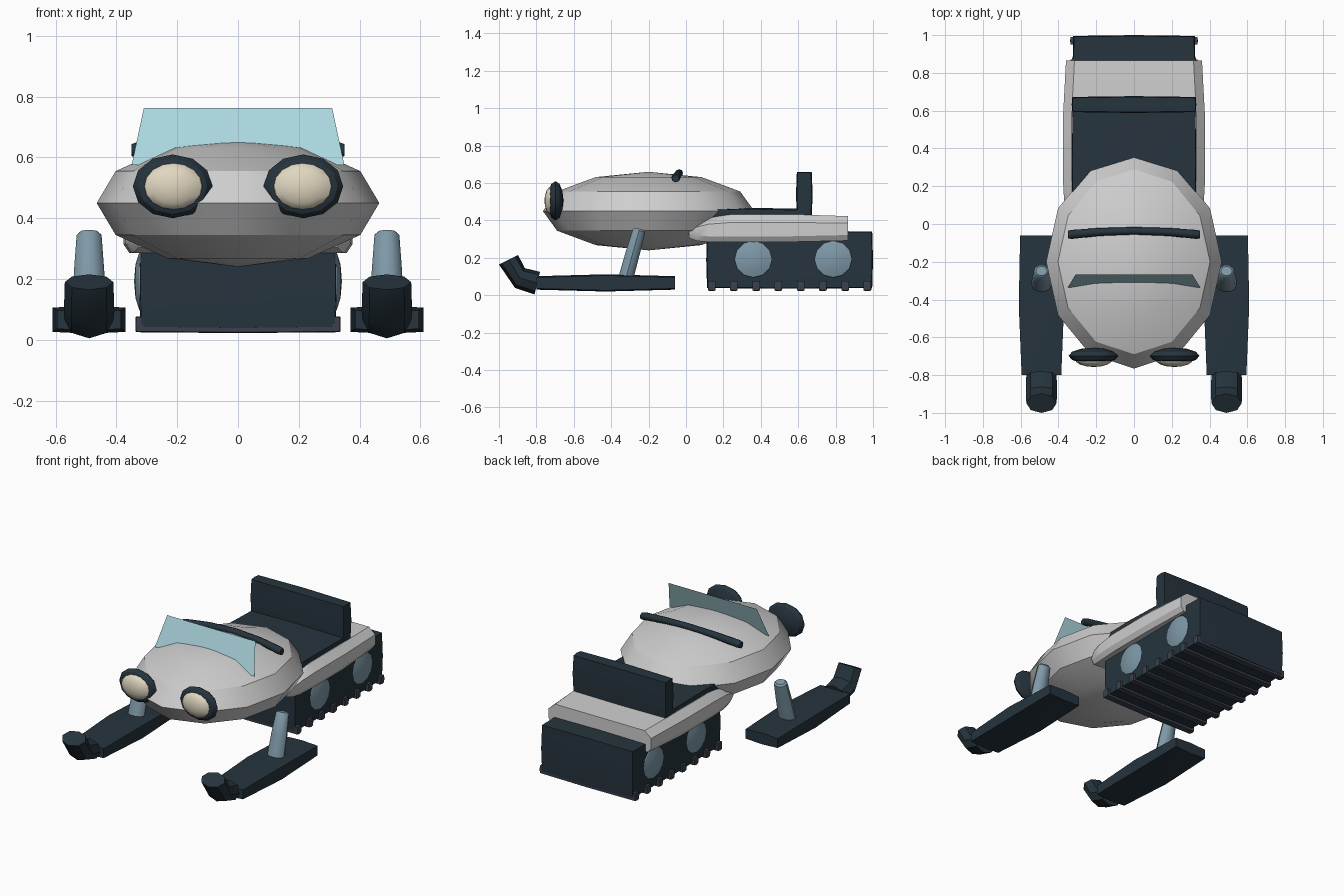
import bpy, bmesh, math
from mathutils import Matrix, Vector

if "Cube" in bpy.data.objects:
    bpy.data.objects.remove(bpy.data.objects["Cube"])


def material(name, rgb):
    m = bpy.data.materials.new(name)
    m.diffuse_color = (*rgb, 1)
    m.use_nodes = True
    m.node_tree.nodes["Principled BSDF"].inputs["Base Color"].default_value = m.diffuse_color
    return m


SHELL = material("pale grey shell", (0.62, 0.62, 0.62))
DARK = material("dark slate", (0.019, 0.034, 0.047))
STEEL = material("blue steel", (0.21, 0.32, 0.39))
LENS = material("cream lens", (0.75, 0.68, 0.53))
GLASS = material("pale blue glass", (0.42, 0.69, 0.75))
TREAD = material("tread grey", (0.045, 0.052, 0.075))


def finish(name, bm, mat, angle=32):
    bmesh.ops.recalc_face_normals(bm, faces=bm.faces)
    me = bpy.data.meshes.new(name)
    bm.to_mesh(me)
    bm.free()
    me.materials.append(mat)
    me.shade_smooth()
    me.set_sharp_from_angle(angle=math.radians(angle))
    ob = bpy.data.objects.new(name, me)
    bpy.context.collection.objects.link(ob)
    return ob


def ellipsoid(name, centre, radii, mat, segs=12, rings=6, axis="Z"):
    """Sphere whose poles lie on the given axis, stretched to radii."""
    bm = bmesh.new()
    bmesh.ops.create_uvsphere(bm, u_segments=segs, v_segments=rings, radius=1)
    if axis != "Z":
        bm.transform(Matrix.Rotation(math.pi / 2, 4, "Y" if axis == "X" else "X"))
    for v in bm.verts:
        v.co = Vector(c + r * p for c, r, p in zip(centre, radii, v.co))
    return finish(name, bm, mat)


def soft_box(name, lo, hi, mat, taper=(0.03, 0.03, 0.03)):
    """Box with slightly swollen sides: edges and corners pulled inwards."""
    bm = bmesh.new()
    bmesh.ops.create_cube(bm, size=2)
    bmesh.ops.subdivide_edges(bm, edges=bm.edges[:], cuts=1, use_grid_fill=True)
    for v in bm.verts:
        p = v.co.copy()
        ends = [abs(c) > 0.5 for c in p]
        for i in range(3):
            others = sum(ends) - ends[i]
            half, mid = (hi[i] - lo[i]) / 2, (hi[i] + lo[i]) / 2
            v.co[i] = mid + p[i] * half * (1 - taper[i] * others / 2)
    return finish(name, bm, mat)


def loft(name, rings, mat, angle=32):
    """Skin a row of matching closed rings and cap both ends."""
    bm = bmesh.new()
    rows = [[bm.verts.new(p) for p in r] for r in rings]
    n = len(rows[0])
    for a, b in zip(rows, rows[1:]):
        for i in range(n):
            j = (i + 1) % n
            bm.faces.new((a[i], a[j], b[j], b[i]))
    bm.faces.new(rows[0])
    bm.faces.new(rows[-1])
    return finish(name, bm, mat, angle)


def tilted_ring(x, y, z, rx, rt, tilt, n=8):
    """Ellipse around (x, y, z); tilt 0 stands it upright across the y axis."""
    pts = []
    for i in range(n):
        a = 2 * math.pi * i / n
        c, t = rx * math.cos(a), rt * math.sin(a)
        pts.append((x + c, y + t * math.sin(tilt), z + t * math.cos(tilt)))
    return pts


# Rounded nose and engine body
ellipsoid("body", (0, -0.2, 0.45), (0.465, 0.565, 0.21), SHELL)

# Rear chassis shell with chamfered top edges
rings = []
for y, w, z0, z1, z2 in ((0.015, 0.345, 0.305, 0.345, 0.355), (0.06, 0.36, 0.29, 0.365, 0.385),
                         (0.12, 0.37, 0.285, 0.38, 0.415), (0.25, 0.377, 0.285, 0.39, 0.433),
                         (0.55, 0.377, 0.285, 0.39, 0.433), (0.865, 0.36, 0.292, 0.385, 0.423)):
    half = [(w - 0.02, z0), (w, z0 + 0.03), (w, z1), (w - 0.045, z2)]
    rings.append([(x, y, z) for x, z in half] + [(-x, y, z) for x, z in reversed(half)])
loft("chassis", rings, SHELL)

# Seat cushion and backrest
soft_box("seat", (-0.33, 0.0, 0.36), (0.33, 0.66, 0.468), DARK, (0.02, 0.03, 0.25))
soft_box("backrest", (-0.33, 0.588, 0.42), (0.33, 0.677, 0.66), DARK, (0.02, 0.2, 0.04))

# Track block, cross treads and road wheels
soft_box("track", (-0.325, 0.108, 0.035), (0.325, 1.0, 0.345), DARK, (0.02, 0.02, 0.05))
for i in range(8):
    y = 0.137 + i * 0.119
    soft_box("tread", (-0.338, y - 0.021, 0.022), (0.338, y + 0.021, 0.08),
             TREAD, (0.01, 0.06, 0.2))
for s in (-1, 1):
    for y in (0.36, 0.787):
        ellipsoid("road_wheel", (s * 0.308, y, 0.193), (0.034, 0.113, 0.11),
                  STEEL, segs=12, rings=6, axis="X")

for s in (-1, 1):
    x = s * 0.49
    # Ski blade, widest in the middle
    rings = []
    for y, w, z0, z1 in ((-0.8, 0.105, 0.03, 0.102), (-0.43, 0.12, 0.02, 0.112),
                         (-0.06, 0.113, 0.03, 0.102)):
        rings.append([(x - w, y, z0 + 0.006), (x, y, z0), (x + w, y, z0 + 0.006),
                      (x + w, y, z1 - 0.006), (x, y, z1), (x - w, y, z1 - 0.006)])
    loft("ski", rings, DARK)
    # Upturned ski tip
    loft("ski_tip", [tilted_ring(x, -0.795, 0.065, 0.08, 0.062, 0.24),
                     tilted_ring(x, -0.888, 0.092, 0.083, 0.059, 0.46),
                     tilted_ring(x, -0.949, 0.19, 0.08, 0.057, 1.11)], DARK, 40)
    # Leaning strut from the ski up to the body
    lean = math.pi / 2 + 0.26
    loft("ski_strut", [tilted_ring(x, -0.322, 0.09, 0.055, 0.042, lean, 10),
                       tilted_ring(x, -0.285, 0.225, 0.05, 0.04, lean, 10),
                       tilted_ring(x, -0.251, 0.345, 0.041, 0.036, lean, 10),
                       tilted_ring(x, -0.249, 0.355, 0.03, 0.026, lean, 10)], STEEL, 40)
    # Headlight bezel and lens
    ellipsoid("headlight_bezel", (s * 0.215, -0.698, 0.505), (0.131, 0.043, 0.105),
              DARK, axis="Y")
    ellipsoid("headlight_lens", (s * 0.213, -0.715, 0.505), (0.1, 0.042, 0.08),
              LENS, segs=16, rings=8, axis="Y")

# Gently swept handlebar
bar = []
for x, y, r in ((-0.35, -0.056, 0.02), (-0.33, -0.055, 0.024), (-0.18, -0.042, 0.021),
                (0, -0.036, 0.02), (0.18, -0.042, 0.021), (0.33, -0.055, 0.024),
                (0.35, -0.056, 0.02)):
    z = 0.624 + 0.03 * (1 - (x / 0.35) ** 2)
    bar.append([(x, y + r * math.cos(a), z + r * math.sin(a))
                for a in (math.pi * k / 4 for k in range(8))])
loft("handlebar", bar, DARK, 50)

# Flat tilted windshield
bm = bmesh.new()
bm.faces.new([bm.verts.new(p) for p in ((-0.35, -0.335, 0.575), (0.35, -0.335, 0.575),
                                        (0.31, -0.268, 0.762), (-0.31, -0.268, 0.762))])
finish("windshield", bm, GLASS)
